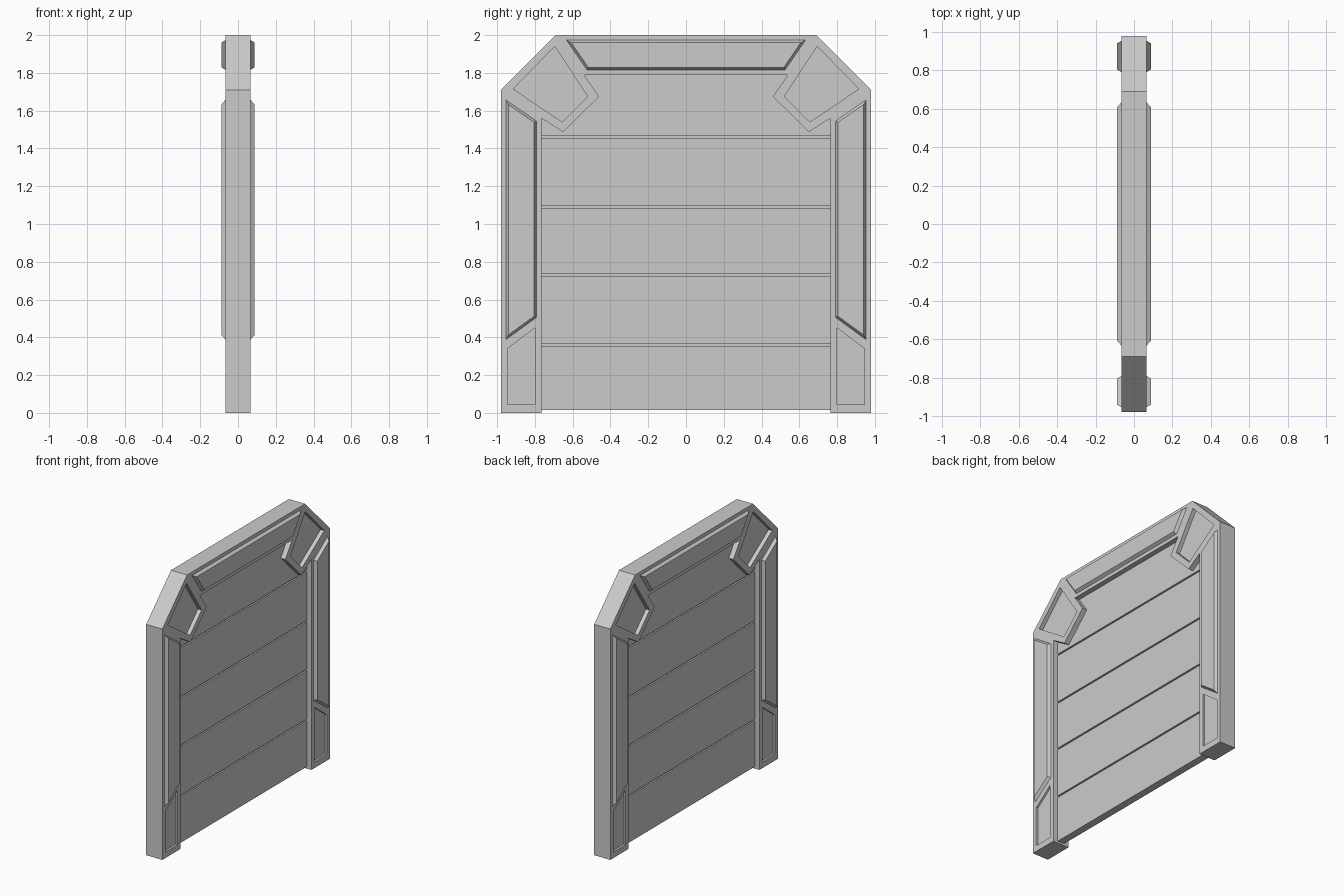
import bpy, bmesh

if "Cube" in bpy.data.objects:
    bpy.data.objects.remove(bpy.data.objects["Cube"])

FRAME_X = 0.066     # half thickness of the frame
PANEL_X = 0.0875    # outer face of raised trim
DOOR_X = 0.028      # half thickness of the door slats


def mirror_y(pts):
    return [(-y, z) for y, z in reversed(pts)]


def inset(pts, d):
    # parallel inset of a convex outline
    area = sum(a[0] * b[1] - b[0] * a[1] for a, b in zip(pts, pts[1:] + pts[:1]))
    s = 1 if area > 0 else -1
    n, lines, out = len(pts), [], []
    for (y0, z0), (y1, z1) in zip(pts, pts[1:] + pts[:1]):
        l = ((y1 - y0) ** 2 + (z1 - z0) ** 2) ** 0.5
        ny, nz = -s * (z1 - z0) / l, s * (y1 - y0) / l
        lines.append((ny, nz, ny * y0 + nz * z0 + d))
    for i in range(n):
        a, b, c = lines[i - 1]
        p, q, r = lines[i]
        det = a * q - b * p
        out.append(((c * q - b * r) / det, (a * r - c * p) / det))
    return out


def add_prism(bm, lo, x0, hi, x1):
    # closed solid between outline lo at x0 and outline hi at x1
    a = [bm.verts.new((x0, y, z)) for y, z in lo]
    b = [bm.verts.new((x1, y, z)) for y, z in hi]
    bm.faces.new(a)
    bm.faces.new(b[::-1])
    for i in range(len(a)):
        j = (i + 1) % len(a)
        bm.faces.new((a[j], a[i], b[i], b[j]))


def make(name, prisms):
    bm = bmesh.new()
    for p in prisms:
        add_prism(bm, *p)
    bmesh.ops.recalc_face_normals(bm, faces=bm.faces)
    me = bpy.data.meshes.new(name)
    bm.to_mesh(me)
    bm.free()
    ob = bpy.data.objects.new(name, me)
    bpy.context.collection.objects.link(ob)
    return ob


# frame outline: right half, then its mirror
half = [(0.765, 0), (0.98, 0), (0.98, 1.71), (0.69, 2.0)]
inner = [(0.54, 1.79), (0.46, 1.675), (0.65, 1.487), (0.765, 1.56)]
outline = half + mirror_y(half) + mirror_y(inner) + inner
frame = make("frame", [(outline, -FRAME_X, outline, FRAME_X)])

# recesses in the corner brackets and feet, on both faces
corner = [(0.695, 1.94), (0.915, 1.715), (0.655, 1.54), (0.52, 1.675)]
foot = [(0.80, 0.045), (0.945, 0.045), (0.945, 0.34), (0.80, 0.45)]
cuts = []
for pts, depth in ((corner, 0.03), (foot, 0.015)):
    for shape in (pts, mirror_y(pts)):
        for s in (-1, 1):
            cuts.append((shape, s * (FRAME_X - depth), shape, s * 0.12))
cutter = make("recess_cutter", cuts)
cutter.hide_render = True
mod = frame.modifiers.new("recesses", 'BOOLEAN')
mod.operation = 'DIFFERENCE'
mod.solver = 'EXACT'
mod.object = cutter
deps = bpy.context.evaluated_depsgraph_get()
cut_mesh = bpy.data.meshes.new_from_object(frame.evaluated_get(deps))
frame.modifiers.clear()
frame.data = cut_mesh
bpy.data.objects.remove(cutter)

# raised bevelled trim along the sides and the top
side = [(0.79, 0.505), (0.955, 0.385), (0.955, 1.66), (0.79, 1.545)]
top = [(-0.635, 1.975), (-0.525, 1.815), (0.525, 1.815), (0.635, 1.975)]
for name, shape in (("side_trim_right", side), ("side_trim_left", mirror_y(side)),
                    ("top_trim", top)):
    make(name, [(shape, s * (FRAME_X - 0.002), inset(shape, 0.014), s * PANEL_X)
                for s in (-1, 1)])

# door: stacked slats with a thinner core showing in the grooves
def box(y, z0, z1, x):
    r = [(-y, z0), (y, z0), (y, z1), (-y, z1)]
    return (r, -x, r, x)


joints = [0.008, 0.36, 0.73, 1.09, 1.46, 1.80]
gap = 0.006
make("door_slats", [box(0.77, a + gap, b - gap, DOOR_X)
                    for a, b in zip(joints, joints[1:])])
make("door_core", [box(0.768, 0.02, 1.79, DOOR_X - 0.012)])
